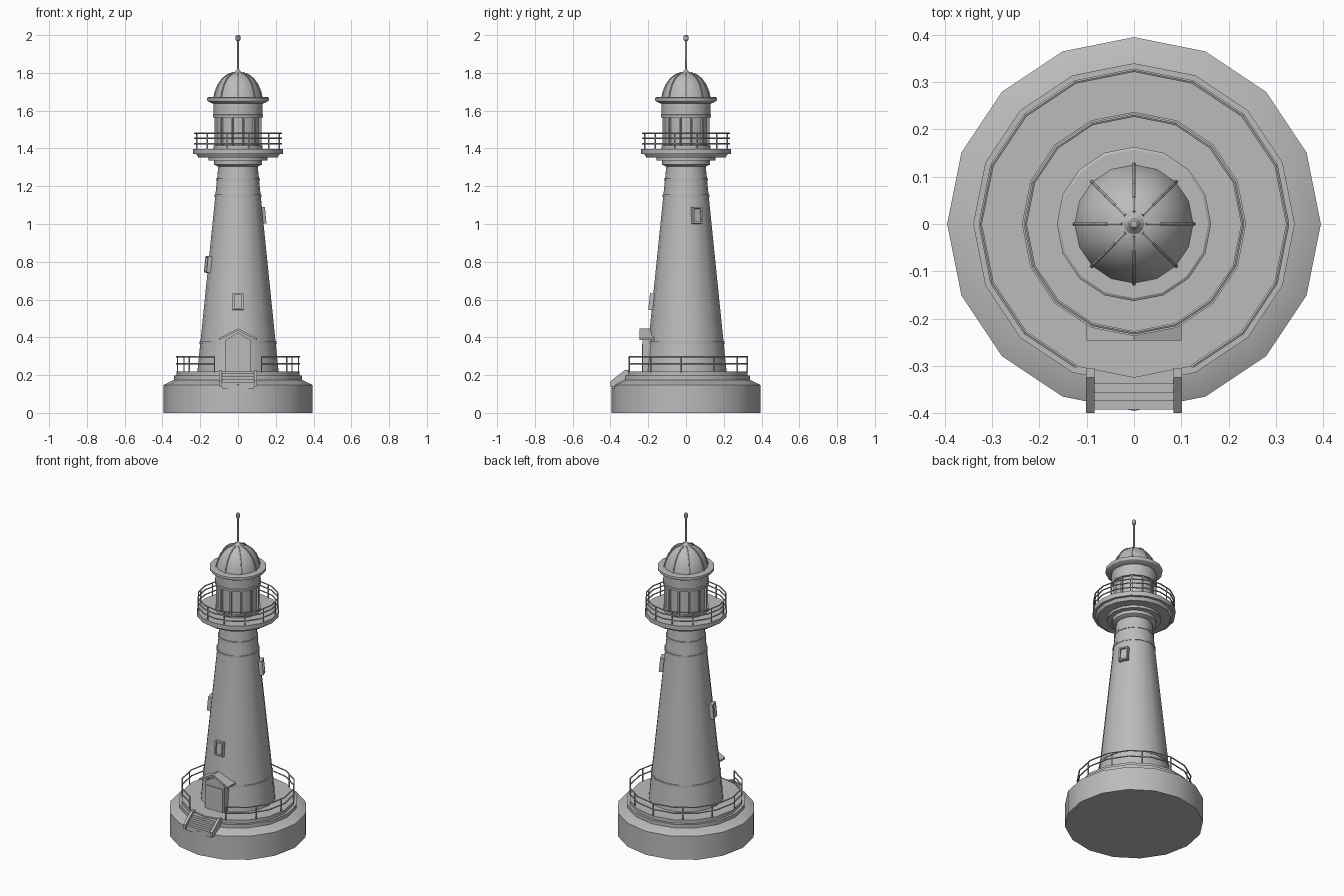
import bpy, bmesh, math
from mathutils import Matrix, Vector

if "Cube" in bpy.data.objects:
    bpy.data.objects.remove(bpy.data.objects["Cube"])

stone = bpy.data.materials.new("pale_grey_stone")
stone.use_nodes = True
GREY = (0.5, 0.5, 0.5, 1)
stone.diffuse_color = GREY
stone.node_tree.nodes["Principled BSDF"].inputs["Base Color"].default_value = GREY
SIDES = 16


def finish(name, bm, smooth=True):
    bmesh.ops.recalc_face_normals(bm, faces=bm.faces)
    me = bpy.data.meshes.new(name)
    bm.to_mesh(me)
    bm.free()
    me.materials.append(stone)
    ob = bpy.data.objects.new(name, me)
    bpy.context.collection.objects.link(ob)
    if smooth:
        bpy.ops.object.select_all(action='DESELECT')
        ob.select_set(True)
        bpy.context.view_layer.objects.active = ob
        bpy.ops.object.shade_smooth_by_angle(angle=math.radians(30))
    return ob


def polar(r, deg, z=0.0):
    a = math.radians(deg)
    return Vector((r * math.cos(a), r * math.sin(a), z))


def lathe(name, profile, n=SIDES):
    """Turn (radius, height) points around z and cap both ends."""
    bm = bmesh.new()
    rings = [[bm.verts.new(polar(r, 360 * i / n, z)) for i in range(n)] for r, z in profile]
    for a, b in zip(rings, rings[1:]):
        for i in range(n):
            j = (i + 1) % n
            bm.faces.new((a[i], a[j], b[j], b[i]))
    bm.faces.new(rings[0])
    bm.faces.new(rings[-1])
    return finish(name, bm)


def add_box(bm, size, matrix):
    bmesh.ops.create_cube(bm, size=1, matrix=matrix @ Matrix.Diagonal((*size, 1)))


def add_tube(bm, points, r, closed=False, n=6):
    """Join points by straight round bars."""
    pairs = list(zip(points, points[1:]))
    if closed:
        pairs.append((points[-1], points[0]))
    for a, b in pairs:
        d = b - a
        m = Matrix.Translation((a + b) / 2) @ d.to_track_quat('Z', 'Y').to_matrix().to_4x4()
        bmesh.ops.create_cone(bm, cap_ends=True, segments=n, radius1=r, radius2=r,
                              depth=d.length, matrix=m)


def prism(name, outline, axis, lo, hi):
    """Extrude a closed outline along x or y; outline is (other axis, z)."""
    bm = bmesh.new()
    def at(u, z, t):
        return (t, u, z) if axis == 'x' else (u, t, z)
    ends = [[bm.verts.new(at(u, z, t)) for u, z in outline] for t in (lo, hi)]
    for e in ends:
        bm.faces.new(e)
    for i in range(len(outline)):
        j = (i + 1) % len(outline)
        bm.faces.new((ends[0][i], ends[0][j], ends[1][j], ends[1][i]))
    return finish(name, bm, False)


def railing(name, r, angles, post_angles, z0, heights, closed):
    bm = bmesh.new()
    for z in heights:
        add_tube(bm, [polar(r, a, z) for a in angles], 0.004, closed)
    # posts sit on the chords of the polygon rail
    step = 360 / SIDES
    for a in post_angles:
        off = (a % step) - step / 2
        rr = r * math.cos(math.radians(step / 2)) / math.cos(math.radians(off))
        add_tube(bm, [polar(rr, a, z0), polar(rr, a, heights[-1])], 0.004)
    return finish(name, bm)


# Foundation and tower
lathe("foundation", [(0.395, 0), (0.395, 0.148), (0.34, 0.175)])
lathe("lower_plinth", [(0.34, 0.17), (0.34, 0.197)])
lathe("upper_plinth", [(0.325, 0.195), (0.325, 0.218)])


def wall(z):
    return 0.215 - 0.112 * (z - 0.218) / 1.1


lathe("tower", [(wall(z), z) for z in (0.21, 0.372, 1.15, 1.235, 1.325)])
for label, z in (("lower", 0.372), ("middle", 1.15), ("upper", 1.235)):
    lathe(label + "_tower_band", [(wall(z) + 0.004, z - 0.006), (wall(z) + 0.004, z + 0.006)])

# Gallery
lathe("gallery_corbel", [(0.108, 1.305), (0.128, 1.315), (0.128, 1.335),
                         (0.155, 1.337), (0.155, 1.355)])
lathe("gallery_soffit", [(0.21, 1.352), (0.222, 1.372)])
lathe("gallery_deck", [(0.237, 1.37), (0.237, 1.398)])
railing("gallery_railing", 0.23, [i * 360 / SIDES for i in range(SIDES)],
        [15 + 30 * i for i in range(12)], 1.398, (1.425, 1.455, 1.48), True)

# Lantern room
lathe("lantern_glass", [(0.117, 1.39), (0.117, 1.6)])
lathe("lantern_sill", [(0.13, 1.395), (0.13, 1.415)])
lathe("lantern_head", [(0.133, 1.565), (0.133, 1.578), (0.129, 1.58), (0.129, 1.645)])
bm = bmesh.new()
for i in range(12):
    a = 15 + 30 * i
    add_box(bm, (0.014, 0.01, 0.17),
            Matrix.Translation(polar(0.12, a, 1.49)) @ Matrix.Rotation(math.radians(a), 4, 'Z'))
finish("lantern_mullions", bm, False)

# Roof, ribs and mast
lathe("roof_brim", [(0.135, 1.638), (0.16, 1.65), (0.163, 1.655), (0.163, 1.668), (0.157, 1.672)])
dome = [(0.126, 1.668), (0.119, 1.7), (0.104, 1.737), (0.082, 1.768), (0.055, 1.79), (0.025, 1.801)]
lathe("dome", dome)
bm = bmesh.new()
for i in range(8):
    add_tube(bm, [polar(r + 0.001, 45 * i, z) for r, z in dome], 0.004)
finish("dome_ribs", bm)
lathe("mast", [(0.025, 1.798), (0.012, 1.81), (0.005, 1.822), (0.005, 1.972)], 12)
lathe("mast_finial", [(0.007, 1.968), (0.012, 1.974), (0.012, 1.994), (0.007, 2.0)], 12)

# Tower windows, leaning with the wall: frame bars round a recessed pane
lean = math.atan(0.112 / 1.1)
for label, a, z in (("front", 270, 0.588), ("left", 25, 1.045), ("right", 195, 0.785)):
    base = (Matrix.Translation(polar(wall(z), a, z)) @ Matrix.Rotation(math.radians(a), 4, 'Z')
            @ Matrix.Rotation(-lean, 4, 'Y'))
    bm = bmesh.new()
    add_box(bm, (0.016, 0.04, 0.08), base)
    for s in (-1, 1):
        add_box(bm, (0.036, 0.009, 0.088), base @ Matrix.Translation((0, s * 0.0235, 0)))
        add_box(bm, (0.036, 0.056, 0.009), base @ Matrix.Translation((0, 0, s * 0.0395)))
    finish(label + "_window", bm, False)

# Entrance porch
prism("porch", [(-0.068, 0.21), (0.068, 0.21), (0.068, 0.385), (0, 0.425), (-0.068, 0.385)],
      'y', -0.23, -0.12)
prism("porch_roof", [(-0.1, 0.385), (0, 0.435), (0.1, 0.385), (0.1, 0.396), (0, 0.447), (-0.1, 0.396)],
      'y', -0.246, -0.12)
prism("door", [(-0.055, 0.218), (0.055, 0.218), (0.055, 0.365), (-0.055, 0.365)], 'y', -0.234, -0.228)

# Entrance steps with sloping cheeks
for i in range(4):
    y, top = -0.392 + 0.018 * i, 0.162 + 0.016 * i
    prism(f"step_{i + 1}", [(y, 0.13), (-0.3, 0.13), (-0.3, top), (y, top)], 'x', -0.086, 0.086)
for label, s in (("left", 1), ("right", -1)):
    prism(label + "_step_cheek",
          [(-0.4, 0.14), (-0.305, 0.14), (-0.305, 0.226), (-0.325, 0.226), (-0.4, 0.168)],
          'x', s * 0.084, s * 0.101)

# Terrace railing, open at the steps
railing("terrace_railing", 0.325, [-67.5 + 22.5 * i for i in range(15)],
        [-67.5 + 31.5 * i for i in range(11)], 0.215, (0.26, 0.297), False)
